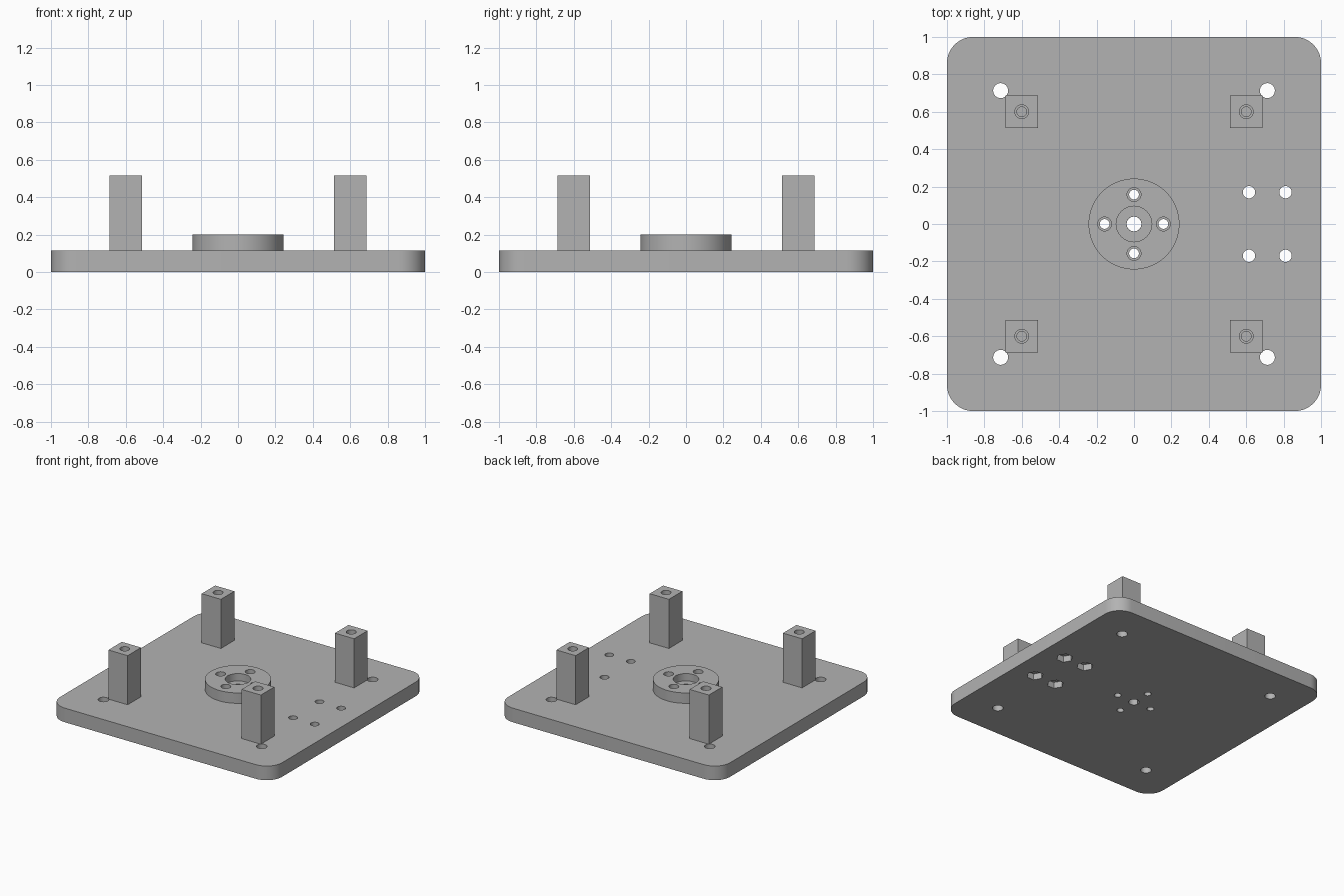
import bpy, bmesh, math
from mathutils import Matrix, Vector

if "Cube" in bpy.data.objects:
    bpy.data.objects.remove(bpy.data.objects["Cube"])

PLATE_TOP, BOSS_TOP, POST_TOP = 0.115, 0.2, 0.515

grey = bpy.data.materials.new("plain grey")
grey.use_nodes = True
colour = (0.45, 0.45, 0.45, 1)
grey.diffuse_color = colour
grey.node_tree.nodes["Principled BSDF"].inputs["Base Color"].default_value = colour


def add_object(name, bm):
    mesh = bpy.data.meshes.new(name)
    bmesh.ops.recalc_face_normals(bm, faces=bm.faces)
    bm.to_mesh(mesh)
    bm.free()
    mesh.materials.append(grey)
    obj = bpy.data.objects.new(name, mesh)
    bpy.context.collection.objects.link(obj)
    return obj


def add_lathe(bm, x, y, profile, sides=32):
    """Closed solid turned about a vertical axis; profile is (radius, z) pairs."""
    rings = [[bm.verts.new((x + r * math.cos(a), y + r * math.sin(a), z))
              for a in (2 * math.pi * i / sides for i in range(sides))]
             for r, z in profile]
    for low, high in zip(rings, rings[1:]):
        for i in range(sides):
            j = (i + 1) % sides
            bm.faces.new((low[i], low[j], high[j], high[i]))
    bm.faces.new(rings[0][::-1])
    bm.faces.new(rings[-1])


def cut(obj, places, profile, sides=32):
    """Subtract the same turned shape at each place and remove the cutter."""
    bm = bmesh.new()
    for x, y in places:
        add_lathe(bm, x, y, profile, sides)
    cutter = add_object("hole_cutter", bm)
    mod = obj.modifiers.new("holes", "BOOLEAN")
    mod.operation, mod.solver, mod.object = "DIFFERENCE", "EXACT", cutter
    bpy.context.view_layer.update()
    graph = bpy.context.evaluated_depsgraph_get()
    mesh = bpy.data.meshes.new_from_object(obj.evaluated_get(graph))
    obj.modifiers.clear()
    obj.data = mesh
    bpy.data.objects.remove(cutter)


def corners(d):
    return [(sx * d, sy * d) for sx in (-1, 1) for sy in (-1, 1)]


def smooth(obj):
    bpy.ops.object.select_all(action="DESELECT")
    obj.select_set(True)
    bpy.context.view_layer.objects.active = obj
    bpy.ops.object.shade_smooth_by_angle(angle=math.radians(30))


def box(name, x, y, width, bottom, top, corner=0):
    bm = bmesh.new()
    place = Matrix.Translation((x, y, (bottom + top) / 2))
    bmesh.ops.create_cube(bm, size=1, matrix=place @ Matrix.Diagonal(
        Vector((width, width, top - bottom, 1))))
    if corner:
        upright = [e for e in bm.edges
                   if abs(e.verts[0].co.z - e.verts[1].co.z) > 0.01]
        bmesh.ops.bevel(bm, geom=upright, offset=corner, segments=12,
                        profile=0.5, affect="EDGES")
    return add_object(name, bm)


through = (-0.1, 0.3)
ring = [(0.157, 0), (0, 0.157), (-0.157, 0), (0, -0.157)]
side = [(x, y) for x in (0.615, 0.81) for y in (-0.17, 0.17)]

# Base plate with rounded corners, mounting holes and nut pockets below
plate = box("base_plate", 0, 0, 2, 0, PLATE_TOP, corner=0.14)
for places, radius in ((corners(0.713), 0.04), (side, 0.033),
                       (ring, 0.026), ([(0, 0)], 0.04)):
    cut(plate, places, [(radius, z) for z in through])
cut(plate, side, [(0.062, -0.1), (0.062, 0.05)], sides=6)
smooth(plate)

# Round boss with a stepped centre bore and four stepped screw holes
bm = bmesh.new()
add_lathe(bm, 0, 0, [(0.243, PLATE_TOP), (0.243, BOSS_TOP)], 64)
boss = add_object("centre_boss", bm)
cut(boss, [(0, 0)], [(0.04, 0), (0.04, 0.14), (0.095, 0.14), (0.095, 0.3)], 48)
cut(boss, ring, [(0.026, 0), (0.026, 0.165), (0.037, 0.165), (0.037, 0.3)])
smooth(boss)

# Four square posts with stepped blind holes
for (x, y), name in zip(corners(0.6), ("front_right_post", "back_right_post",
                                       "front_left_post", "back_left_post")):
    post = box(name, x, y, 0.173, PLATE_TOP, POST_TOP)
    cut(post, [(x, y)], [(0.026, 0.4), (0.026, 0.48), (0.037, 0.48), (0.037, 0.6)])
    smooth(post)
